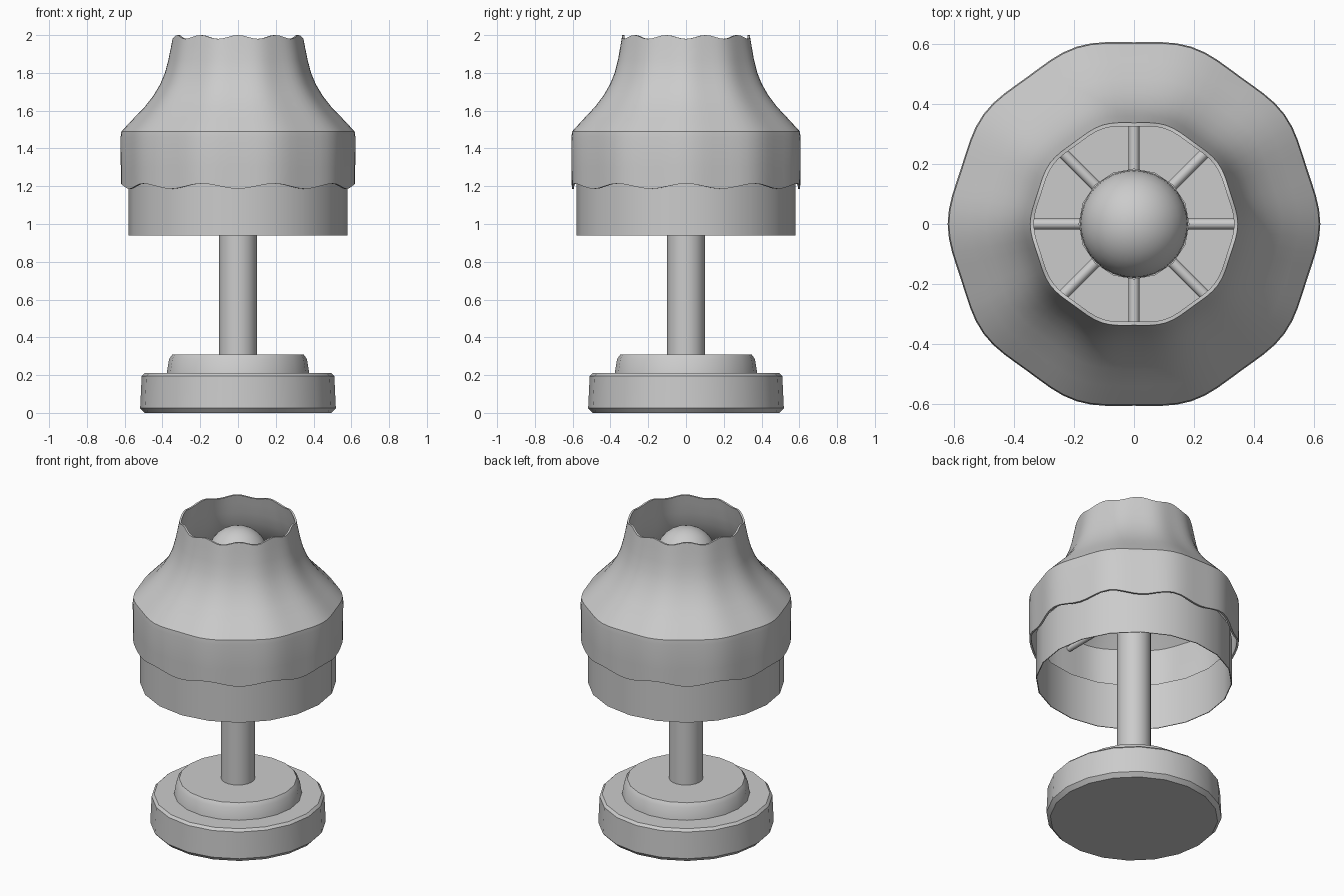
import bpy, bmesh, math

if "Cube" in bpy.data.objects:
    bpy.data.objects.remove(bpy.data.objects["Cube"])

TAU = 2 * math.pi


def finish(name, bm, angle=30):
    bmesh.ops.recalc_face_normals(bm, faces=bm.faces)
    me = bpy.data.meshes.new(name)
    bm.to_mesh(me)
    bm.free()
    ob = bpy.data.objects.new(name, me)
    bpy.context.collection.objects.link(ob)
    bpy.ops.object.select_all(action='DESELECT')
    ob.select_set(True)
    bpy.context.view_layer.objects.active = ob
    bpy.ops.object.shade_smooth_by_angle(angle=math.radians(angle))
    return ob


def revolve(name, profile, sides, shape=None, caps=True, closed=False, angle=30):
    """Spin (radius, z) points round z; shape(r, z, a) may bend each point."""
    bm = bmesh.new()
    rings = []
    for r, z in profile:
        ring = []
        for i in range(sides):
            a = TAU * i / sides
            rr, zz = shape(r, z, a) if shape else (r, z)
            ring.append(bm.verts.new((rr * math.cos(a), rr * math.sin(a), zz)))
        rings.append(ring)
    pairs = list(zip(rings, rings[1:]))
    if closed:
        pairs.append((rings[-1], rings[0]))
    for lo, hi in pairs:
        for i in range(sides):
            j = (i + 1) % sides
            bm.faces.new((lo[i], lo[j], hi[j], hi[i]))
    if caps and not closed:
        bm.faces.new(rings[0])
        bm.faces.new(rings[-1])
    return finish(name, bm, angle)


# Stepped base and pole
revolve("base", [(0.495, 0), (0.518, 0.025), (0.51, 0.195), (0.495, 0.21)], 20)
revolve("base_step", [(0.378, 0.205), (0.365, 0.285), (0.347, 0.31)], 20)
revolve("pole", [(0.1, 0.3), (0.1, 1.6)], 20)

# Thin straight band under the shade
revolve("shade_band", [(0.58, 0.94), (0.58, 1.24), (0.575, 1.24), (0.575, 0.94)], 20, closed=True)


# Ten-lobed shade with scalloped rims
def lobed(r, z, a):
    c = math.cos(10 * a)
    wave = 0.0
    if z < 1.3:
        wave = 0.014 * (1.3 - z) / 0.1
    elif z > 1.85:
        wave = -0.010 * (z - 1.85) / 0.14
    return r * (1 + 0.0125 * c), z + wave * c


outer = [(0.612, 1.2), (0.613, 1.3), (0.614, 1.46), (0.610, 1.49), (0.545, 1.56),
         (0.488, 1.62), (0.442, 1.68), (0.407, 1.74), (0.382, 1.80),
         (0.364, 1.87), (0.351, 1.94), (0.342, 1.99)]
inner = [(r - 0.012, z) for r, z in reversed(outer)]
revolve("shade", outer + inner, 80, lobed, closed=True, angle=35)

# Socket and round bulb
revolve("socket", [(0.185, 1.36), (0.185, 1.62)], 16)
bm = bmesh.new()
bmesh.ops.create_uvsphere(bm, u_segments=32, v_segments=16, radius=0.18)
bmesh.ops.translate(bm, verts=bm.verts, vec=(0, 0, 1.76))
finish("bulb", bm)

# Eight spokes holding the shade
for k in range(8):
    ang = TAU * k / 8
    bpy.ops.mesh.primitive_cylinder_add(
        vertices=12, radius=0.018, depth=0.45,
        location=(0.375 * math.cos(ang), 0.375 * math.sin(ang), 1.42),
        rotation=(0, math.pi / 2, ang))
    bpy.context.object.name = f"spoke_{k + 1}"
    bpy.ops.object.shade_smooth_by_angle(angle=math.radians(35))
